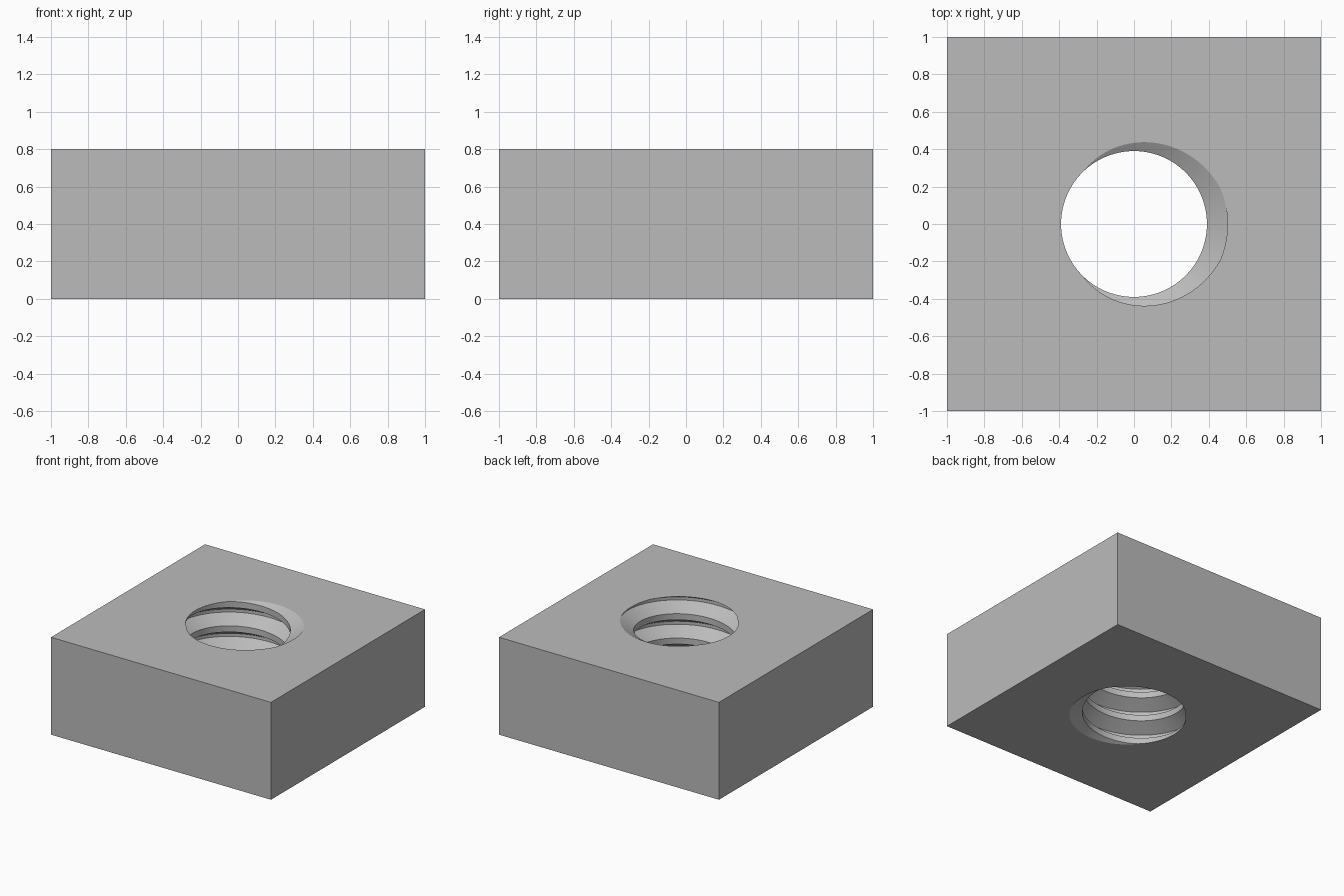
import bpy, bmesh
from math import cos, sin, tau

cube = bpy.data.objects.get("Cube")
if cube:
    bpy.data.objects.remove(cube)

HEIGHT = 0.8
TURNS = 4
PITCH = HEIGHT / TURNS
SEGMENTS = 96
MINOR, MAJOR = 0.39, 0.5
# Thread profile over one pitch: phase and radius
PROFILE = [(-0.0625, MAJOR), (0.0625, MAJOR), (0.375, MINOR), (0.625, MINOR)]

bm = bmesh.new()

# Threaded bore: helical strips running past both ends
rows = [(k + phase, r) for k in range(-2, TURNS + 2) for phase, r in PROFILE]
grid = []
for phase, r in rows:
    ring = []
    for i in range(SEGMENTS + 1):
        a = tau * i / SEGMENTS
        z = PITCH * (phase + i / SEGMENTS)
        ring.append(bm.verts.new((r * cos(a), r * sin(a), z)))
    grid.append(ring)
for low, high in zip(grid, grid[1:]):
    for i in range(SEGMENTS):
        bm.faces.new((low[i], high[i], high[i + 1], low[i + 1]))
bmesh.ops.remove_doubles(bm, verts=bm.verts, dist=1e-5)

# Trim the bore level with the top and bottom
for z, direction in ((0, -1), (HEIGHT, 1)):
    bmesh.ops.bisect_plane(bm, geom=bm.verts[:] + bm.edges[:] + bm.faces[:], dist=1e-6,
                           plane_co=(0, 0, z), plane_no=(0, 0, direction), clear_outer=True)

# Square top and bottom around the bore
corners = []
for z in (0, HEIGHT):
    rim = [e for e in bm.edges if e.is_boundary and all(abs(v.co.z - z) < 1e-4 for v in e.verts)]
    square = [bm.verts.new((x, y, z)) for x, y in ((-1, -1), (1, -1), (1, 1), (-1, 1))]
    border = [bm.edges.new((square[i], square[(i + 1) % 4])) for i in range(4)]
    bmesh.ops.triangle_fill(bm, edges=rim + border, use_beauty=True, normal=(0, 0, 1))
    corners.append(square)

# Four sides
bottom, top = corners
for i in range(4):
    j = (i + 1) % 4
    bm.faces.new((bottom[i], bottom[j], top[j], top[i]))
bmesh.ops.recalc_face_normals(bm, faces=bm.faces)

mesh = bpy.data.meshes.new("square_nut")
bm.to_mesh(mesh)
bm.free()
nut = bpy.data.objects.new("square_nut", mesh)
bpy.context.collection.objects.link(nut)

# Plain grey metal
grey = bpy.data.materials.new("grey_metal")
grey.use_nodes = True
colour = (0.5, 0.5, 0.5, 1)
grey.diffuse_color = colour
grey.node_tree.nodes["Principled BSDF"].inputs["Base Color"].default_value = colour
mesh.materials.append(grey)

bpy.ops.object.select_all(action="DESELECT")
nut.select_set(True)
bpy.context.view_layer.objects.active = nut
bpy.ops.object.shade_smooth_by_angle(angle=0.5)
